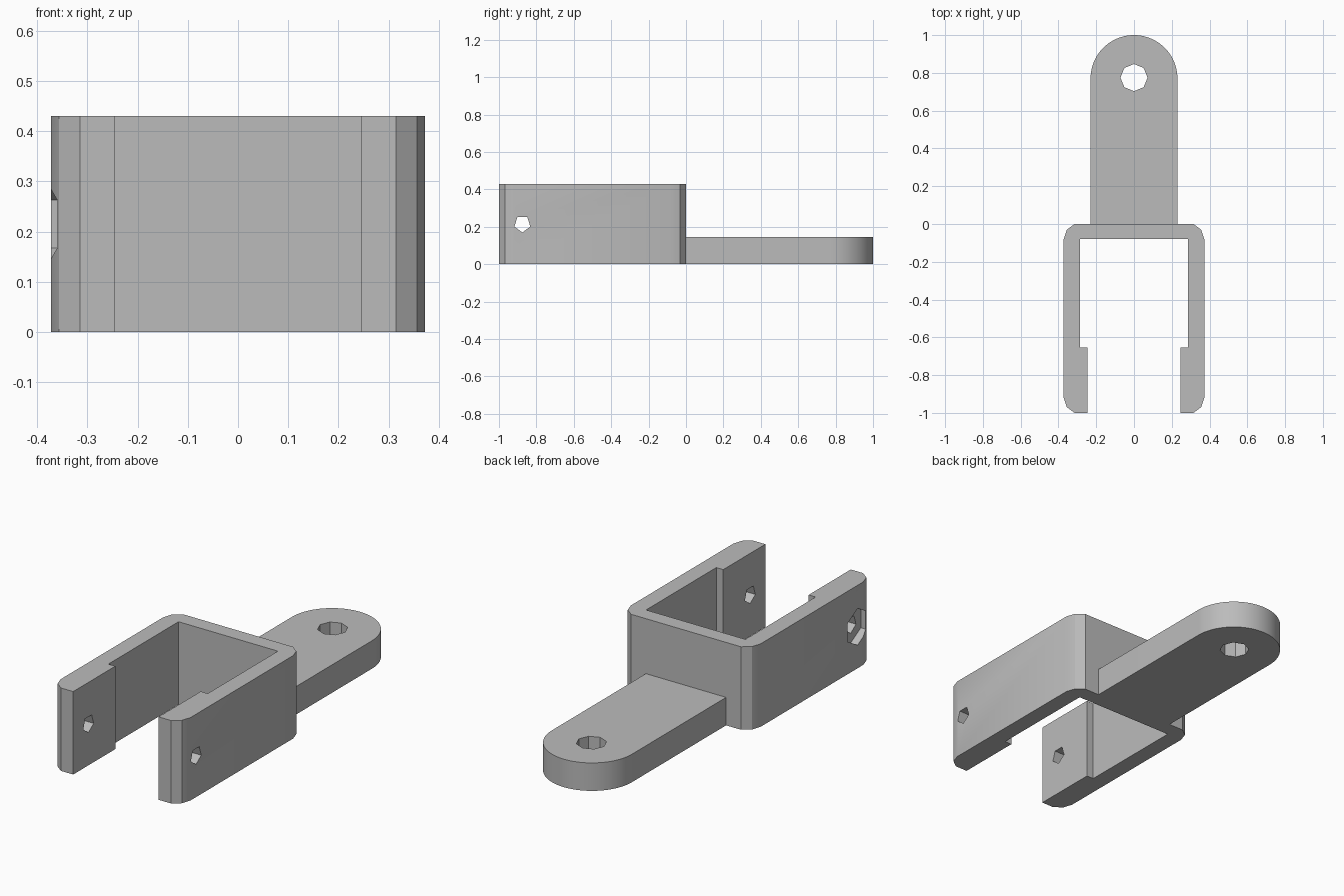
import bpy, bmesh
from math import sin, cos, pi, radians
from mathutils import Matrix, Vector

cube = bpy.data.objects.get("Cube")
if cube:
    bpy.data.objects.remove(cube, do_unlink=True)

grey = bpy.data.materials.new("plain grey")
grey.use_nodes = True
colour = (0.5, 0.5, 0.5, 1)
grey.diffuse_color = colour
grey.node_tree.nodes["Principled BSDF"].inputs["Base Color"].default_value = colour


def ring(cx, cy, r, sides, start=0.0, sweep=2 * pi, closed=True):
    n = sides if closed else sides + 1
    return [(cx + r * cos(start + sweep * i / sides),
             cy + r * sin(start + sweep * i / sides)) for i in range(n)]


def prism(name, outline, height, matrix=Matrix()):
    """Extrude a flat outline upwards, then place it."""
    bm = bmesh.new()
    face = bm.faces.new([bm.verts.new((x, y, 0)) for x, y in outline])
    top = bmesh.ops.extrude_face_region(bm, geom=[face])["geom"]
    bmesh.ops.translate(bm, vec=(0, 0, height),
                        verts=[v for v in top if isinstance(v, bmesh.types.BMVert)])
    bmesh.ops.recalc_face_normals(bm, faces=bm.faces)
    bm.transform(matrix)
    mesh = bpy.data.meshes.new(name)
    bm.to_mesh(mesh)
    bm.free()
    mesh.materials.append(grey)
    obj = bpy.data.objects.new(name, mesh)
    bpy.context.collection.objects.link(obj)
    return obj


def cut(target, cutter):
    mod = target.modifiers.new(cutter.name, 'BOOLEAN')
    mod.operation = 'DIFFERENCE'
    mod.solver = 'EXACT'
    mod.object = cutter
    bpy.context.view_layer.objects.active = target
    bpy.ops.object.modifier_apply(modifier=mod.name)
    bpy.data.objects.remove(cutter, do_unlink=True)


def smooth(obj, degrees):
    bpy.ops.object.select_all(action='DESELECT')
    obj.select_set(True)
    bpy.context.view_layer.objects.active = obj
    bpy.ops.object.shade_smooth_by_angle(angle=radians(degrees))


# Fork: half of the U outline from the inner back to the outer back, then mirrored
half = [(0.285, -0.08), (0.285, -0.655), (0.245, -0.655), (0.245, -1),
        (0.315, -1), (0.356, -0.969), (0.372, -0.921),
        (0.372, -0.079), (0.356, -0.031), (0.315, 0)]
outline = half + [(-x, y) for x, y in reversed(half)]
fork = prism("fork", outline, 0.43)

# Cross bolt hole and nut recess; both run along x with a corner pointing down
along_x = Matrix.Rotation(pi / 2, 4, 'Y')
bolt_y, bolt_z = -0.875, 0.215
cut(fork, prism("bolt_hole", ring(0, 0, 0.045, 5), 1.0,
                Matrix.Translation((-0.5, bolt_y, bolt_z)) @ along_x))
cut(fork, prism("nut_recess", ring(0, 0, 0.095, 6), 0.168,
                Matrix.Translation((-0.5, bolt_y, bolt_z)) @ along_x))
smooth(fork, 20)

# Tab with a rounded end and an eight-sided hole
tab_outline = [(-0.23, 0), (0.23, 0)] + ring(0, 0.77, 0.23, 40, 0, pi, closed=False)
tab = prism("tab", tab_outline, 0.145)
cut(tab, prism("tab_hole", ring(0, 0.775, 0.072, 8), 1.0,
               Matrix.Translation((0, 0, -0.5))))
smooth(tab, 20)
